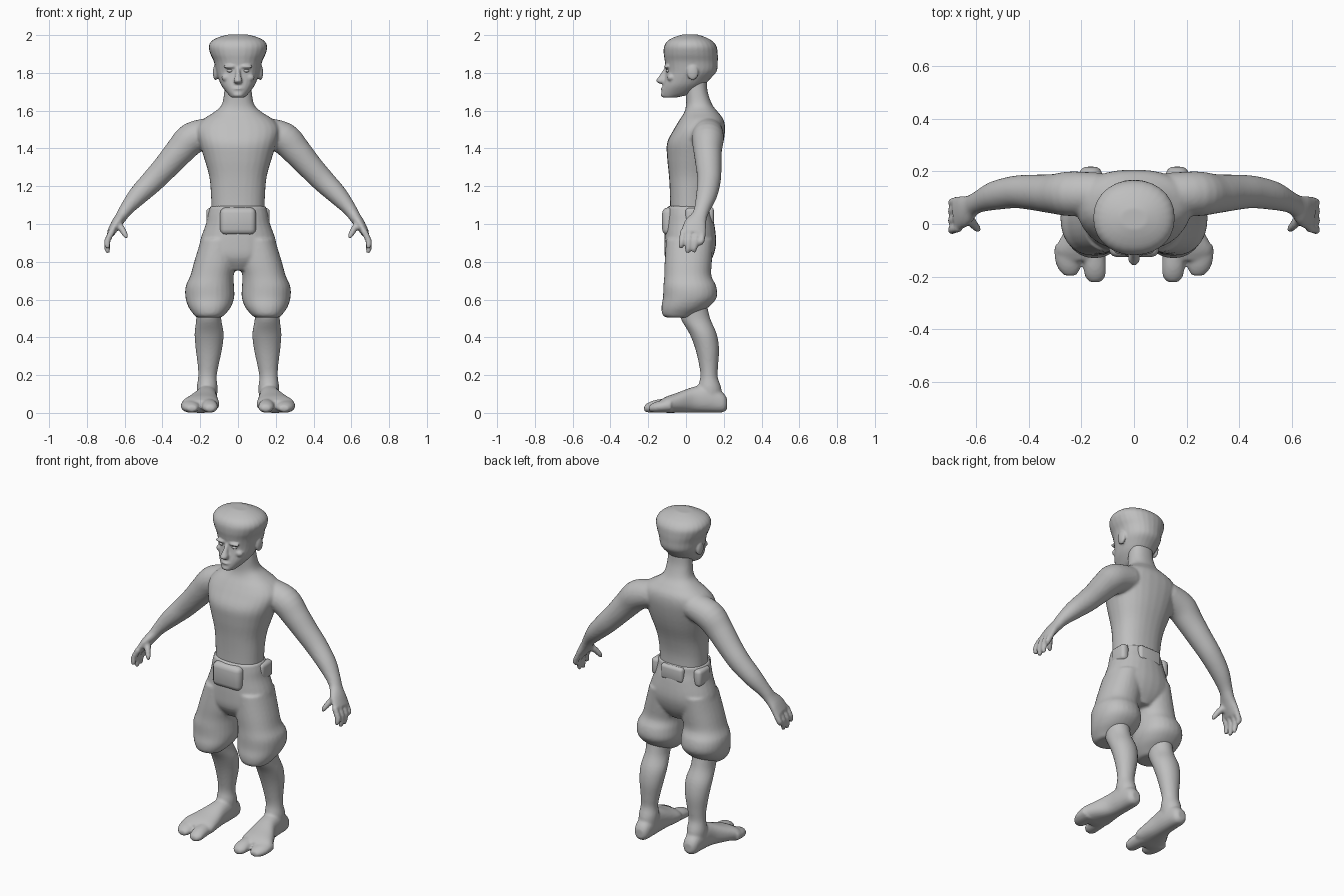
import bpy, bmesh, math
from mathutils import Vector

grey = bpy.data.materials.new("plain grey")
grey.diffuse_color = (0.52, 0.52, 0.52, 1)
X, Y, Z = Vector((1, 0, 0)), Vector((0, 1, 0)), Vector((0, 0, 1))


def finish(bm, name):
    bmesh.ops.recalc_face_normals(bm, faces=bm.faces)
    for f in bm.faces:
        f.smooth = True
    me = bpy.data.meshes.new(name)
    bm.to_mesh(me)
    bm.free()
    me.materials.append(grey)
    ob = bpy.data.objects.new(name, me)
    bpy.context.collection.objects.link(ob)
    return ob


def spline(rings, steps=4):
    """Catmull-Rom through ring parameters."""
    out, n = [], len(rings)
    for i in range(n - 1):
        a, b, c, d = (rings[max(0, min(n - 1, k))] for k in (i - 1, i, i + 1, i + 2))
        for s in range(steps):
            t = s / steps
            out.append([0.5 * (2 * q + (r - p) * t + (2 * p - 5 * q + 4 * r - w) * t * t
                               + (3 * q - p - 3 * r + w) * t ** 3)
                        for p, q, r, w in zip(a, b, c, d)])
    return out + [list(rings[-1])]


def loft(name, rings, axes=(X, Y), power=2.0, side=1, n=28):
    """Rings are (x, y, z, half width, half depth); axes=None follows the path."""
    rs = spline(rings)
    bm = bmesh.new()
    loops = []
    for i, (x, y, z, ru, rv) in enumerate(rs):
        if axes:
            u, v = axes
        else:
            t = (Vector(rs[min(i + 1, len(rs) - 1)][:3]) - Vector(rs[max(i - 1, 0)][:3])).normalized()
            u = Y.cross(t).normalized()
            v = t.cross(u)
        loop = []
        for k in range(n):
            a = 2 * math.pi * k / n
            c, s = math.cos(a), math.sin(a)
            p = Vector((x, y, z)) + u * ru * math.copysign(abs(c) ** (2 / power), c) \
                + v * rv * math.copysign(abs(s) ** (2 / power), s)
            loop.append(bm.verts.new((p.x * side, p.y, p.z)))
        loops.append(loop)
    for a, b in zip(loops, loops[1:]):
        for k in range(n):
            bm.faces.new((a[k], a[(k + 1) % n], b[(k + 1) % n], b[k]))
    bm.faces.new(loops[0])
    bm.faces.new(loops[-1])
    return finish(bm, name)


def upright(rows):
    """(z, half width, front y, back y) to loft rings."""
    return [(0, (f + b) / 2, z, w, (b - f) / 2) for z, w, f, b in rows]


def blob(name, loc, size):
    bm = bmesh.new()
    bmesh.ops.create_uvsphere(bm, u_segments=20, v_segments=12, radius=1)
    for v in bm.verts:
        v.co = Vector(loc) + Vector([a * b for a, b in zip(v.co, size)])
    return finish(bm, name)


def box(name, loc, size, bevel):
    bm = bmesh.new()
    bmesh.ops.create_cube(bm, size=1)
    for v in bm.verts:
        v.co = Vector(loc) + Vector([a * b for a, b in zip(v.co, size)])
    bmesh.ops.bevel(bm, geom=bm.edges[:], offset=bevel, segments=3, profile=0.5, affect='EDGES')
    return finish(bm, name)


def fuse(name, parts, voxel, smooth):
    """Join parts and blend them into one skin."""
    bpy.ops.object.select_all(action='DESELECT')
    for p in parts:
        p.select_set(True)
    bpy.context.view_layer.objects.active = parts[0]
    bpy.ops.object.join()
    ob = parts[0]
    ob.name = name
    m = ob.modifiers.new("blend", 'REMESH')
    m.mode, m.voxel_size, m.use_smooth_shade = 'VOXEL', voxel, True
    s = ob.modifiers.new("soften", 'SMOOTH')
    s.factor, s.iterations = 0.5, smooth
    return ob


# torso and neck
upper = [loft("torso", upright([
    (1.05, .14, -.085, .125), (1.15, .143, -.085, .125), (1.25, .152, -.09, .145),
    (1.35, .18, -.1, .178), (1.43, .205, -.1, .198), (1.5, .22, -.065, .207),
    (1.55, .19, -.035, .2), (1.59, .13, -.01, .172), (1.63, .087, .0, .14),
    (1.7, .073, .0, .115), (1.77, .07, .0, .11)]), power=2.3)]

# arms, fingers and thumbs
for s in (1, -1):
    upper.append(loft("arm", [
        (.13, .115, 1.49, .075, .08), (.24, .115, 1.455, .085, .085), (.31, .115, 1.385, .077, .075),
        (.38, .12, 1.305, .068, .068), (.45, .122, 1.23, .062, .062), (.53, .108, 1.15, .052, .055),
        (.59, .085, 1.08, .037, .042), (.617, .07, 1.04, .031, .043), (.645, .05, 1.0, .028, .06),
        (.675, .038, .95, .021, .066)], axes=None, side=s))
    for y, tip in ((-.016, .868), (.02, .845), (.055, .85), (.088, .885)):
        upper.append(loft("finger", [
            (.665, y, .965, .017, .017), (.69, y - .004, .915, .017, .017),
            (.692, y - .01, tip + .02, .015, .015), (.687, y - .012, tip, .009, .009)],
            axes=None, side=s, n=12))
    upper.append(loft("thumb", [
        (.635, .03, 1.0, .02, .022), (.612, .0, .97, .018, .018),
        (.596, -.018, .94, .014, .014), (.59, -.026, .925, .008, .008)], axes=None, side=s, n=12))
fuse("torso_and_arms", upper, .0085, 4)

# head with flared flat-top hair
head = [loft("head", upright([
    (1.67, .035, -.122, -.05), (1.69, .055, -.13, .03), (1.73, .086, -.123, .09),
    (1.77, .104, -.113, .13), (1.81, .117, -.107, .163), (1.86, .128, -.112, .168),
    (1.9, .146, -.118, .168), (1.94, .155, -.116, .162), (1.97, .138, -.097, .138),
    (1.99, .1, -.06, .1), (2.003, .05, -.02, .06)]), power=2.15)]
# nose, lips, chin, brows, cheeks, ears
head.append(loft("nose", [(0, -.1, 1.83, .01, .012), (0, -.118, 1.79, .014, .02),
                          (0, -.13, 1.757, .023, .028), (0, -.118, 1.742, .014, .018)]))
head.append(blob("lips", (0, -.12, 1.716), (.028, .014, .008)))
head.append(blob("chin", (0, -.112, 1.684), (.03, .022, .015)))
for s in (1, -1):
    head.append(blob("brow", (s * .043, -.102, 1.833), (.036, .015, .01)))
    head.append(blob("cheek", (s * .06, -.08, 1.775), (.028, .02, .02)))
    head.append(blob("ear", (s * .119, .035, 1.803), (.014, .03, .042)))
    # eyes
    blob("eye", (s * .042, -.093, 1.811), (.017, .014, .009))
fuse("head", head, .006, 2)

# baggy knee-length trousers
trousers = [loft("hips", upright([
    (1.095, .148, -.1, .132), (1.05, .16, -.105, .137), (1.0, .17, -.11, .15),
    (.9, .203, -.115, .16), (.82, .19, -.11, .14), (.755, .07, -.07, .1)]), power=2.2)]
for s in (1, -1):
    trousers.append(loft("trouser_leg", [
        (.1, .02, .92, .095, .125), (.12, .012, .8, .112, .125), (.138, .01, .725, .115, .125),
        (.149, .02, .67, .128, .14), (.149, .02, .61, .129, .142), (.15, -.005, .56, .112, .125),
        (.152, -.035, .52, .082, .09), (.155, -.035, .505, .065, .07)], power=2.2, side=s))
fuse("trousers", trousers, .009, 3)

# belt pouches: front, sides and back
box("front_pouch", (0, -.092, 1.015), (.19, .068, .145), .03)
for s in (1, -1):
    box("side_pouch", (s * .143, .05, 1.035), (.05, .11, .1), .02)
box("back_pouch", (0, .125, 1.045), (.15, .045, .09), .018)

# lower legs and two-toed feet
for s in (1, -1):
    leg = [loft("shin", [
        (.155, .035, .58, .07, .075), (.155, .05, .5, .066, .078), (.153, .09, .42, .077, .072),
        (.154, .112, .34, .07, .063), (.158, .12, .25, .055, .05), (.162, .122, .19, .049, .046),
        (.163, .125, .13, .055, .062), (.163, .13, .06, .05, .06)], side=s)]
    leg.append(loft("foot", [
        (.165, .218, .048, .024, .026), (.165, .195, .055, .044, .052), (.165, .12, .075, .054, .073),
        (.17, .04, .07, .06, .068), (.187, -.04, .055, .085, .054), (.2, -.1, .044, .1, .044),
        (.203, -.14, .036, .08, .03)], axes=(X, Z), power=2.3, side=s))
    leg.append(loft("inner_toe", [
        (.155, -.09, .04, .045, .038), (.15, -.16, .035, .043, .034),
        (.148, -.2, .028, .038, .026), (.148, -.222, .023, .02, .014)], axes=(X, Z), side=s))
    leg.append(loft("outer_toe", [
        (.245, -.08, .04, .058, .038), (.25, -.13, .034, .052, .033),
        (.247, -.17, .028, .042, .026), (.243, -.196, .023, .024, .014)], axes=(X, Z), side=s))
    fuse("left_leg" if s > 0 else "right_leg", leg, .008, 3)
